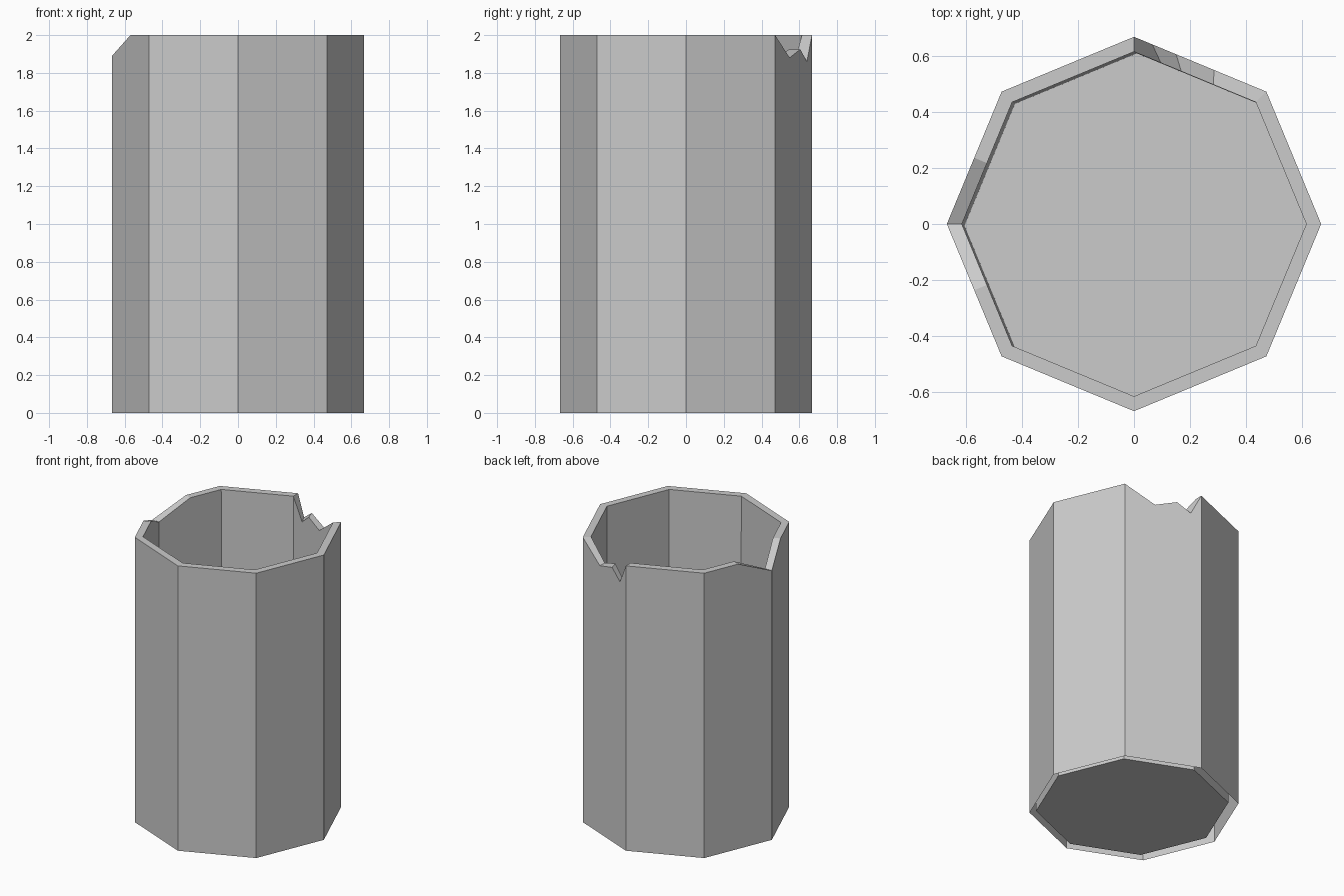
import bpy, bmesh
from math import cos, sin, pi
from mathutils import Vector

if "Cube" in bpy.data.objects:
    bpy.data.objects.remove(bpy.data.objects["Cube"])

R_OUT, R_IN, H = 0.667, 0.614, 2.0
SHIFT = Vector((0.01, -0.006, 0.0))      # slight lean of the liner at its base
BASE = (0.0, 0.008)                      # bottom of outer shell, bottom of liner

# chipped rim: side -> (fraction on outer, fraction on liner, height)
chips = {1: [(0.395, 0.35, 1.88), (0.682, 0.613, 1.925), (0.862, 0.781, 1.86)],
         3: [(0.5, 0.5, H)], 4: [(0.5, 0.5, H)]}
corner_z = {4: 1.89}
# triangular holes: side -> (fraction along side, height)
holes = {2: [(0.565, 1.47), (0.78, 1.26), (0.346, 1.145)],
         5: [(0.257, 1.22), (0.512, 1.35), (0.788, 1.21)],
         7: [(0.172, 0.285), (0.745, 0.475), (0.48, 0.165)]}

bm = bmesh.new()


def point(layer, side, f, z):
    """Point on the flat side of the outer shell (0) or liner (1)."""
    r = (R_OUT, R_IN)[layer]
    a, b = (Vector((r * cos(k * pi / 4), r * sin(k * pi / 4), 0)) for k in (side, side + 1))
    p = a.lerp(b, f) + Vector((0, 0, z))
    return p + SHIFT * (1 - z / H) if layer else p


def vert(*args):
    return bm.verts.new(point(*args))


def face(vs, flip=False):
    bm.faces.new(vs[::-1] if flip else vs)


low = [[vert(l, k, 0, BASE[l]) for k in range(8)] for l in (0, 1)]
top = [[vert(l, k, 0, corner_z.get(k, H)) for k in range(8)] for l in (0, 1)]

for k in range(8):
    n = (k + 1) % 8
    rims, rings = [], []
    for l in (0, 1):
        bl, br, tl, tr = low[l][k], low[l][n], top[l][k], top[l][n]
        rim = [tl] + [vert(l, k, c[l], c[2]) for c in chips.get(k, [])] + [tr]
        rims.append(rim)
        if k not in holes:
            face([bl, br] + rim[::-1], l)
            continue
        # wall split in two around its hole
        (fl, zl), (fm, zm), (fh, zh) = pts = sorted(holes[k], key=lambda p: p[1])
        s = R_OUT / R_IN if l else 1
        ring = [vert(l, k, 0.5 + (f - 0.5) * s, z) for f, z in pts]
        rings.append(ring)
        right = fm > fl + (fh - fl) * (zm - zl) / (zh - zl)
        lo, mid, hi = ring
        face([bl, lo] + ([] if right else [mid]) + [hi, tl], l)
        face([bl, br] + rim[::-1] + [hi] + ([mid] if right else []) + [lo], l)
    # rim between shell and liner
    for i in range(len(rims[0]) - 1):
        face([rims[0][i], rims[0][i + 1], rims[1][i + 1], rims[1][i]])
    # hole sides
    if rings:
        for i in range(3):
            j = (i + 1) % 3
            face([rings[0][i], rings[0][j], rings[1][j], rings[1][i]], not right)

# floor of the liner
face(low[1])

bmesh.ops.triangulate(bm, faces=[f for f in bm.faces if len(f.verts) > 4])
mesh = bpy.data.meshes.new("broken_hollow_pillar")
bm.to_mesh(mesh)
bm.free()
bpy.context.collection.objects.link(bpy.data.objects.new("broken_hollow_pillar", mesh))
